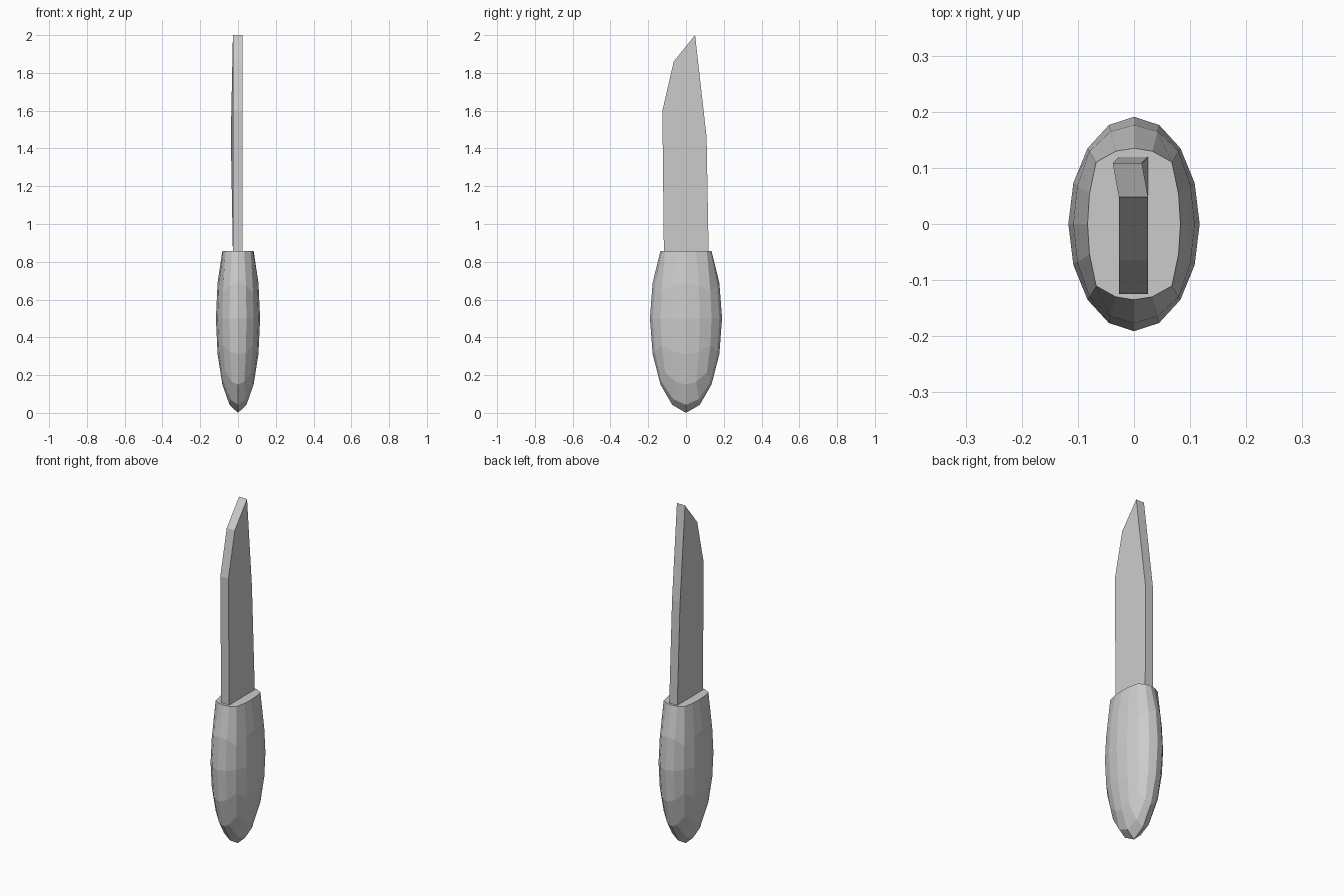
import bpy, bmesh, math
from mathutils import Vector

if "Cube" in bpy.data.objects:
    bpy.data.objects.remove(bpy.data.objects["Cube"])


def make_object(name, bm):
    bmesh.ops.recalc_face_normals(bm, faces=bm.faces[:])
    mesh = bpy.data.meshes.new(name)
    bm.to_mesh(mesh)
    bm.free()
    obj = bpy.data.objects.new(name, mesh)
    bpy.context.collection.objects.link(obj)
    return obj


# Handle: a stretched cube-sphere with its top patch cut flat
bm = bmesh.new()
bmesh.ops.create_cube(bm, size=2)
bmesh.ops.subdivide_edges(bm, edges=bm.edges[:], cuts=3, use_grid_fill=True)
top_faces = [f for f in bm.faces if f.calc_center_median().z > 0.99]
rim = [v for v in bm.verts if v.co.z > 0.99 and max(abs(v.co.x), abs(v.co.y)) > 0.99]
for v in bm.verts:
    d = Vector([math.tan(c * math.pi / 4) for c in v.co]).normalized()
    v.co = (d.x * 0.117, d.y * 0.191, 0.5 + d.z * 0.495)
bmesh.ops.delete(bm, geom=top_faces, context='FACES')
for v in rim:
    v.co.z = 0.858
bmesh.ops.contextual_create(bm, geom=[e for e in bm.edges if e.is_boundary])
low = min(v.co.z for v in bm.verts)
for v in bm.verts:
    if v.co.z < low + 0.001:
        v.co.z = 0.0
make_object("handle", bm)

# Blade: side profile (y, z, sideways shift) given thickness along x
profile = [(-0.117, 0.84, 0), (-0.125, 1.6, 0), (-0.065, 1.86, 0),
           (0.048, 2.0, 0), (0.109, 1.46, -0.011), (0.12, 0.84, 0)]
bm = bmesh.new()
left, right = [[bm.verts.new((x + s, y, z)) for y, z, s in profile]
               for x in (-0.027, 0.025)]
bm.faces.new(left)
bm.faces.new(right[::-1])
for i in range(len(profile)):
    j = (i + 1) % len(profile)
    bm.faces.new((left[i], left[j], right[j], right[i]))
make_object("blade", bm)
